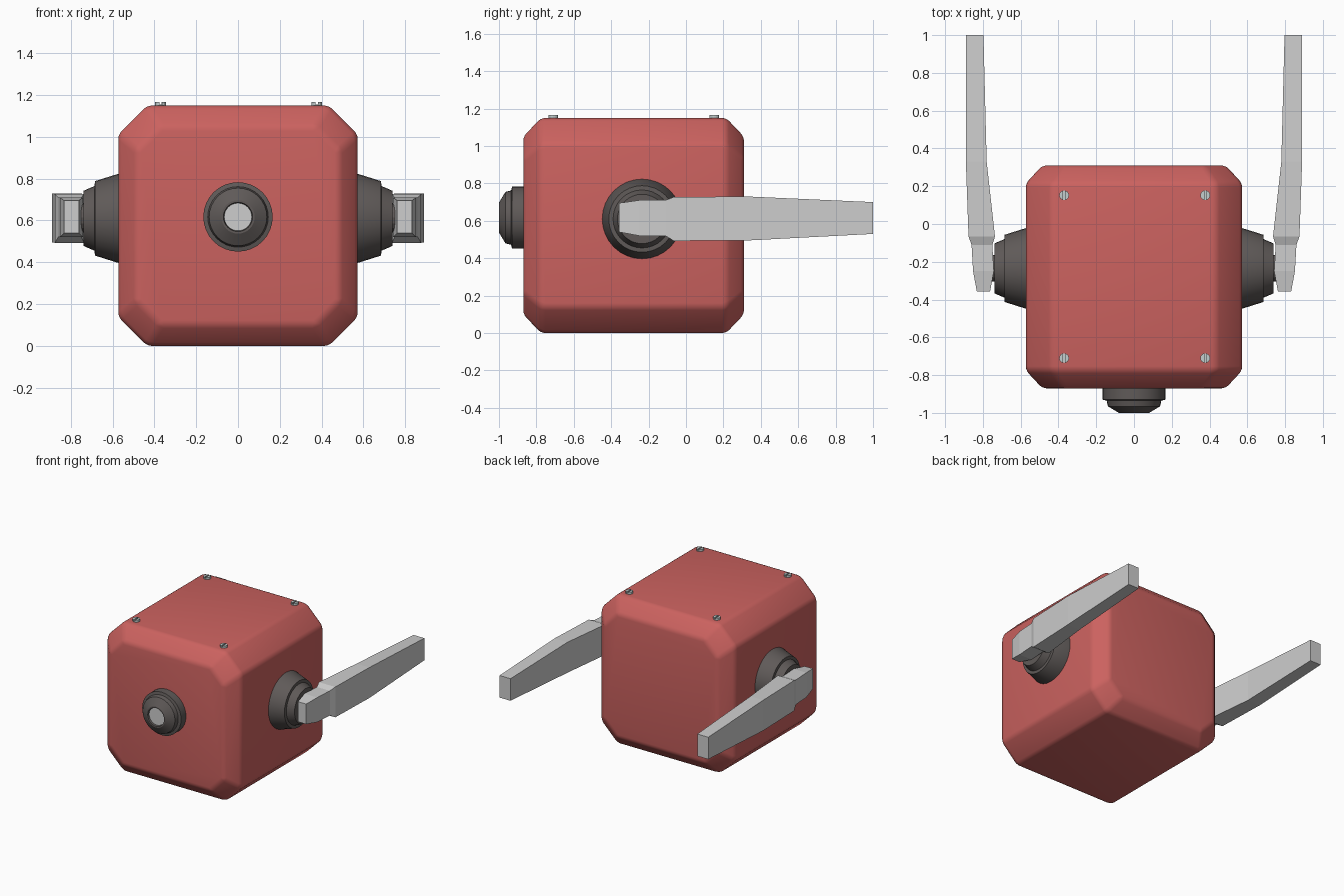
import bpy, bmesh, math
from mathutils import Vector

if "Cube" in bpy.data.objects:
    bpy.data.objects.remove(bpy.data.objects["Cube"])


def material(name, rgb):
    m = bpy.data.materials.new(name)
    m.diffuse_color = (*rgb, 1)
    m.use_nodes = True
    m.node_tree.nodes["Principled BSDF"].inputs["Base Color"].default_value = m.diffuse_color
    return m


RED = material("body red", (0.60, 0.122, 0.115))
DARK = material("dark metal", (0.115, 0.102, 0.098))
LIGHT = material("light grey", (0.61, 0.61, 0.61))
STEEL = material("screw steel", (0.55, 0.62, 0.62))


def loft(name, rings, mat, smooth=True):
    """Skin a list of equal-sized point rings and cap both ends."""
    bm = bmesh.new()
    loops = [[bm.verts.new(p) for p in ring] for ring in rings]
    n = len(loops[0])
    for a, b in zip(loops, loops[1:]):
        for i in range(n):
            j = (i + 1) % n
            bm.faces.new((a[i], a[j], b[j], b[i]))
    bm.faces.new(loops[0])
    bm.faces.new(loops[-1])
    bmesh.ops.recalc_face_normals(bm, faces=bm.faces)
    mesh = bpy.data.meshes.new(name)
    bm.to_mesh(mesh)
    bm.free()
    mesh.materials.append(mat)
    ob = bpy.data.objects.new(name, mesh)
    bpy.context.collection.objects.link(ob)
    if smooth:
        bpy.ops.object.select_all(action='DESELECT')
        ob.select_set(True)
        bpy.context.view_layer.objects.active = ob
        bpy.ops.object.shade_smooth_by_angle(angle=math.radians(20))
    return ob


def lathe(name, profile, axis, centre, mat, sides=32):
    """Revolve (position, radius) pairs about the x, y or z axis."""
    rings = []
    for t, r in profile:
        ring = []
        for i in range(sides):
            a = 2 * math.pi * i / sides
            p = [0, 0, 0]
            p[axis] = t
            p[(axis + 1) % 3] = r * math.cos(a)
            p[(axis + 2) % 3] = r * math.sin(a)
            ring.append(Vector(p) + Vector(centre))
        rings.append(ring)
    return loft(name, rings, mat)


# Body: octagonal prism along y with sloped front and back rims
def octagon(y, hx, z0, z1, cx, cz):
    return [(hx - cx, y, z0), (hx, y, z0 + cz), (hx, y, z1 - cz), (hx - cx, y, z1),
            (cx - hx, y, z1), (-hx, y, z1 - cz), (-hx, y, z0 + cz), (cx - hx, y, z0)]


small, big = (0.485, 0.1, 1.05, 0.115, 0.115), (0.573, 0, 1.15, 0.138, 0.138)
body = loft("body", [octagon(-0.87, *small), octagon(-0.775, *big),
                     octagon(0.215, *big), octagon(0.31, *small)], RED, smooth=False)
bevel = body.modifiers.new("soft edges", 'BEVEL')
bevel.width = 0.022
bevel.segments = 3
bevel.limit_method = 'ANGLE'
bevel.angle_limit = math.radians(20)
bpy.context.view_layer.objects.active = body
body.select_set(True)
bpy.ops.object.modifier_apply(modifier=bevel.name)
bpy.ops.object.shade_smooth_by_angle(angle=math.radians(25))

# Front lens housing and pale lens
lathe("lens_housing", [(-0.80, 0.166), (-0.93, 0.166), (-0.935, 0.145), (-0.965, 0.138),
                       (-1.0, 0.08), (-1.0, 0.07), (-0.985, 0.066)], 1, (0, 0, 0.617), DARK)
lathe("lens", [(-0.97, 0.066), (-0.988, 0.066)], 1, (0, 0, 0.617), LIGHT)

# Shoulder hubs and arms, mirrored left and right
ARM = [  # y, inner x, outer x, bottom z, top z
    (-0.358, 0.762, 0.832, 0.54, 0.695),
    (-0.25, 0.742, 0.852, 0.52, 0.71),
    (-0.11, 0.750, 0.860, 0.52, 0.71),
    (-0.066, 0.736, 0.876, 0.493, 0.727),
    (0.33, 0.780, 0.890, 0.495, 0.73),
    (1.0, 0.797, 0.890, 0.53, 0.70)]
for side, s in (("right", 1), ("left", -1)):
    lathe(side + "_shoulder", [(0.5 * s, 0.214), (0.57 * s, 0.214), (0.685 * s, 0.178),
                               (0.686 * s, 0.155), (0.739 * s, 0.132)],
          0, (0, -0.235, 0.61), DARK)
    # short pin joining the shoulder to the arm
    lathe(side + "_shoulder_pin", [(0.72 * s, 0.07), (0.765 * s, 0.07)],
          0, (0, -0.235, 0.613), DARK, 16)
    loft(side + "_arm", [[(s * x0, y, z0), (s * x1, y, z0), (s * x1, y, z1), (s * x0, y, z1)]
                         for y, x0, x1, z0, z1 in ARM], LIGHT, smooth=False)

# Slotted screws on the top
for x in (-0.37, 0.377):
    for y in (-0.71, 0.152):
        lathe("screw_base", [(1.14, 0.025), (1.156, 0.025)], 2, (x, y, 0), STEEL, 12)
        for s in (-1, 1):
            half = [(x + s * max(0.006, 0.026 * math.cos(a)), y + 0.026 * math.sin(a))
                    for a in [math.radians(-76 + 152 * i / 6) for i in range(7)]]
            half = [(x + s * 0.005, y - 0.025)] + half + [(x + s * 0.005, y + 0.025)]
            loft("screw_head_half", [[(px, py, z) for px, py in half] for z in (1.15, 1.167)],
                 STEEL, smooth=False)
